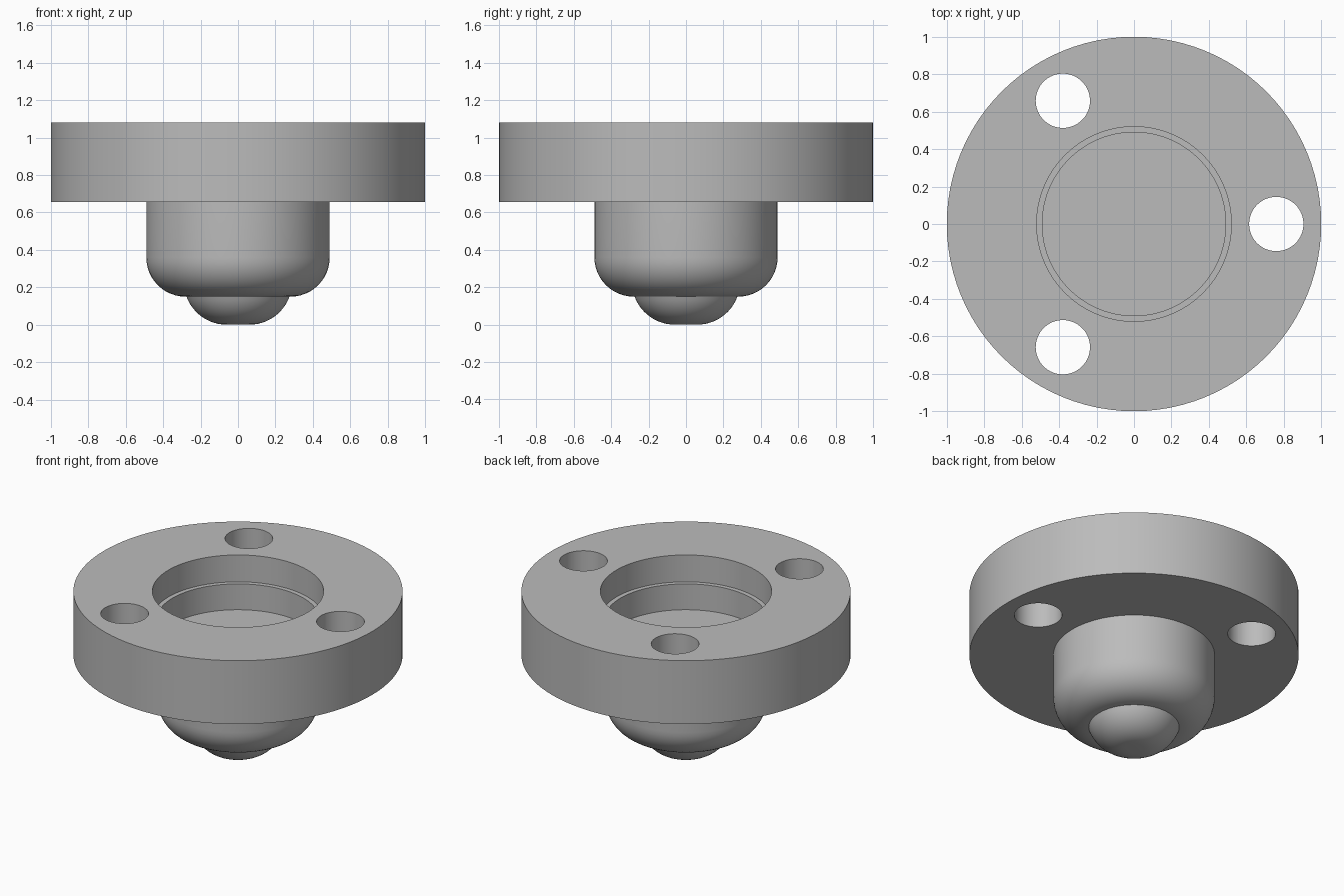
import bpy
from math import sin, cos, pi, radians, asin

cube = bpy.data.objects.get("Cube")
if cube:
    bpy.data.objects.remove(cube)

GREY = (0.5, 0.5, 0.5, 1)
metal = bpy.data.materials.new("grey_metal")
metal.use_nodes = True
metal.diffuse_color = GREY
metal.node_tree.nodes["Principled BSDF"].inputs["Base Color"].default_value = GREY


def lathe(name, profile, closed=False, steps=96):
    """Revolve (radius, z) points, listed counter-clockwise, about the z axis."""
    verts, rings = [], []
    for r, z in profile:
        if r == 0:
            rings.append([len(verts)] * steps)
            verts.append((0, 0, z))
        else:
            rings.append(list(range(len(verts), len(verts) + steps)))
            verts += [(r * cos(2 * pi * i / steps), r * sin(2 * pi * i / steps), z)
                      for i in range(steps)]
    pairs = list(zip(rings, rings[1:]))
    if closed:
        pairs.append((rings[-1], rings[0]))
    faces = []
    for a, b in pairs:
        for i in range(steps):
            j = (i + 1) % steps
            faces.append(list(dict.fromkeys((a[i], a[j], b[j], b[i]))))
    mesh = bpy.data.meshes.new(name)
    mesh.from_pydata(verts, [], faces)
    mesh.materials.append(metal)
    obj = bpy.data.objects.new(name, mesh)
    bpy.context.collection.objects.link(obj)
    return obj


def arc(cx, cz, r, start, end, n=12):
    """Points of a circular arc in the (radius, z) plane, angles in degrees."""
    angles = [radians(start + (end - start) * i / n) for i in range(n + 1)]
    return [(cx + r * cos(a), cz + r * sin(a)) for a in angles]


def smooth(obj):
    bpy.ops.object.select_all(action="DESELECT")
    obj.select_set(True)
    bpy.context.view_layer.objects.active = obj
    bpy.ops.object.shade_smooth_by_angle(angle=radians(30))


def plate(name, inner, bottom, top):
    """Annular plate with three through bolt holes."""
    obj = lathe(name, [(inner, bottom), (1, bottom), (1, top), (inner, top)], closed=True)
    # lathe rings run inner-outer along the underside, so flip to face outwards if needed
    bpy.context.view_layer.objects.active = obj
    for k in range(3):
        a = 2 * pi * k / 3
        bpy.ops.mesh.primitive_cylinder_add(
            vertices=64, radius=0.145, depth=1,
            location=(0.76 * cos(a), 0.76 * sin(a), (bottom + top) / 2))
        cutter = bpy.context.object
        cutter.data.materials.append(metal)
        cutter.hide_render = True
        mod = obj.modifiers.new("bolt_hole", "BOOLEAN")
        mod.object, mod.solver = cutter, "EXACT"
        bpy.context.view_layer.objects.active = obj
        bpy.ops.object.modifier_apply(modifier=mod.name)
        bpy.data.objects.remove(cutter)
    smooth(obj)


# Two stacked flange plates, the upper one with the slightly wider bore
plate("lower_flange_plate", 0.49, 0.655, 0.90)
plate("upper_flange_plate", 0.52, 0.90, 1.08)

# Cup-shaped housing with a rounded lower edge, closed off inside the bore
smooth(lathe("housing", [(0, 0.15)] + arc(0.28, 0.36, 0.21, -90, 0)
             + [(0.49, 0.727), (0, 0.727)]))

# Rounded ball tip protruding from the housing, with a small flat end
R = 0.229
rise = 90 - asin(0.215 / R) * 180 / pi
smooth(lathe("ball_tip", [(0, 0)] + arc(0.06, R, R, -90, -rise) + [(0, 0.16)]))
